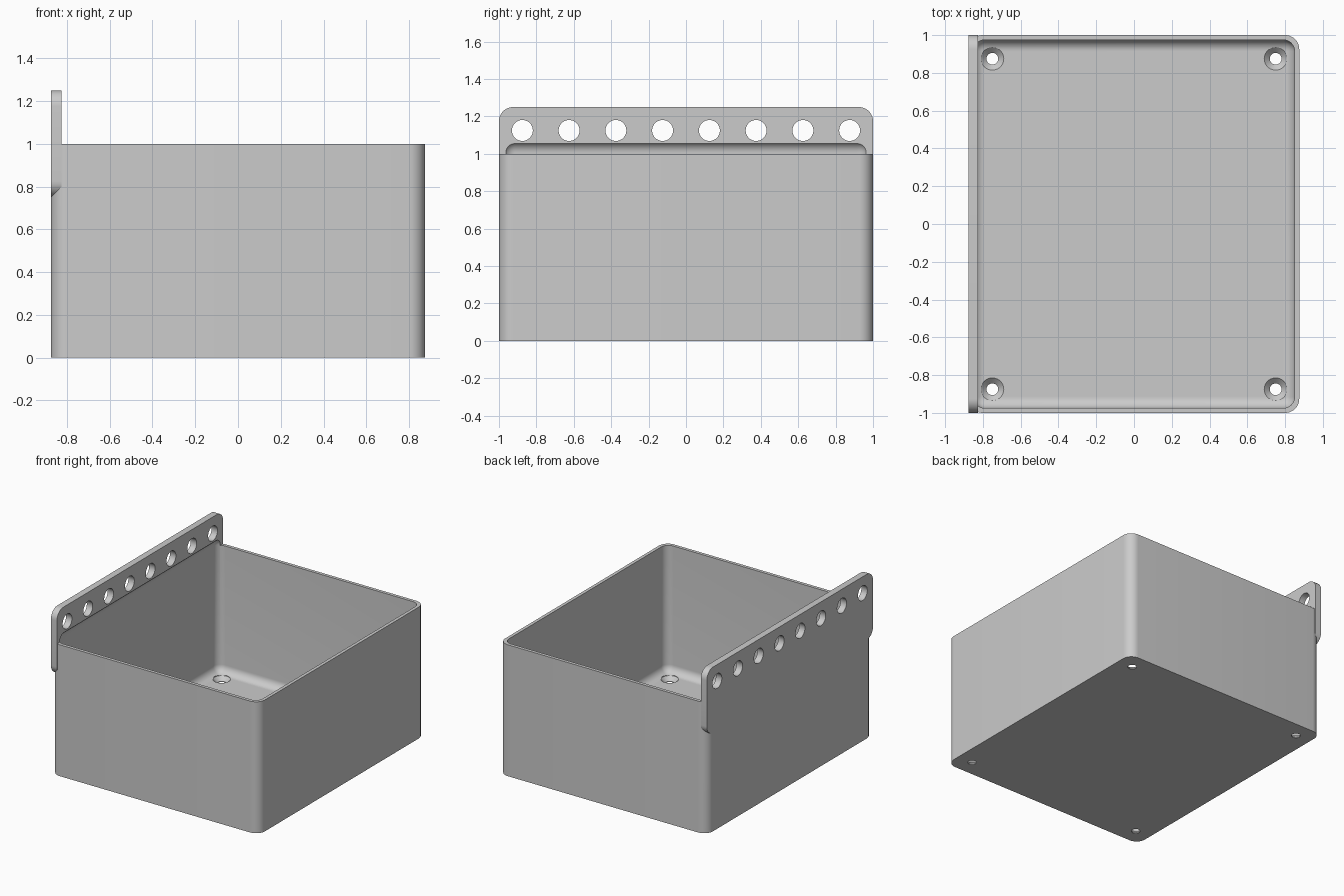
import bpy, bmesh, math
from mathutils import Matrix

cube = bpy.data.objects.get("Cube")
if cube:
    bpy.data.objects.remove(cube, do_unlink=True)

grey = bpy.data.materials.new("light grey plastic")
grey.use_nodes = True
COLOUR = (0.6, 0.6, 0.6, 1)
grey.diffuse_color = COLOUR
grey.node_tree.nodes["Principled BSDF"].inputs["Base Color"].default_value = COLOUR


def make_object(name, bm):
    bmesh.ops.recalc_face_normals(bm, faces=bm.faces)
    mesh = bpy.data.meshes.new(name)
    bm.to_mesh(mesh)
    bm.free()
    mesh.materials.append(grey)
    obj = bpy.data.objects.new(name, mesh)
    bpy.context.collection.objects.link(obj)
    return obj


def rounded_box(name, low, high, radius, axis=None):
    """Box with the edges along one axis rounded, or all edges if axis is None."""
    bm = bmesh.new()
    bmesh.ops.create_cube(bm, size=1)
    for v in bm.verts:
        v.co = [(a + b) / 2 + c * (b - a) for a, b, c in zip(low, high, v.co)]
    edges = [e for e in bm.edges
             if axis is None or abs(e.verts[0].co[axis] - e.verts[1].co[axis]) > 0.001]
    bmesh.ops.bevel(bm, geom=edges, offset=radius, segments=10, profile=0.5,
                    affect='EDGES', clamp_overlap=True)
    return make_object(name, bm)


def add_cone(bm, centre, r_low, r_high, depth, turn=Matrix()):
    bmesh.ops.create_cone(bm, cap_ends=True, segments=40, radius1=r_low,
                          radius2=r_high, depth=depth,
                          matrix=Matrix.Translation(centre) @ turn)


def combine(target, tool, operation):
    mod = target.modifiers.new("combine", 'BOOLEAN')
    mod.operation = operation
    mod.solver = 'EXACT'
    mod.object = tool
    bpy.context.view_layer.objects.active = target
    bpy.ops.object.modifier_apply(modifier=mod.name)
    bpy.data.objects.remove(tool, do_unlink=True)


HALF_X, HALF_Y, WALL, FLOOR, ROUND = 0.875, 1.0, 0.025, 0.035, 0.075

# Outer shell with rounded upright corners
box = rounded_box("storage_box", (-HALF_X, -HALF_Y, 0), (HALF_X, HALF_Y, 1), ROUND, 2)

# Mounting plate along one side
plate = rounded_box("mounting_plate", (-HALF_X, -HALF_Y, 0.75),
                    (-HALF_X + 0.05, HALF_Y, 1.25), ROUND, 0)
combine(box, plate, 'UNION')

# Hollow inside with filleted edges
cavity = rounded_box("cavity", (WALL - HALF_X, WALL - HALF_Y, FLOOR),
                     (HALF_X - WALL, HALF_Y - WALL, 1.066), 0.06)
combine(box, cavity, 'DIFFERENCE')

# Row of hanging holes through the plate
bm = bmesh.new()
for i in range(8):
    add_cone(bm, (-HALF_X, -0.875 + 0.25 * i, 1.125), 0.056, 0.056, 0.3,
             Matrix.Rotation(math.pi / 2, 4, 'Y'))
combine(box, make_object("plate_holes", bm), 'DIFFERENCE')

# Countersunk screw holes in the floor: through hole, cone, clearance
for r_low, r_high, low, high in ((0.031, 0.031, -0.1, 0.1),
                                 (0.031, 0.061, FLOOR - 0.03, FLOOR),
                                 (0.061, 0.061, FLOOR - 0.0005, 0.12)):
    bm = bmesh.new()
    for x in (-0.75, 0.75):
        for y in (-0.875, 0.875):
            add_cone(bm, (x, y, (low + high) / 2), r_low, r_high, high - low)
    combine(box, make_object("screw_holes", bm), 'DIFFERENCE')

# Smooth rounded surfaces, crisp edges
bpy.ops.object.select_all(action='DESELECT')
box.select_set(True)
bpy.context.view_layer.objects.active = box
bpy.ops.object.shade_smooth_by_angle(angle=math.radians(30))
